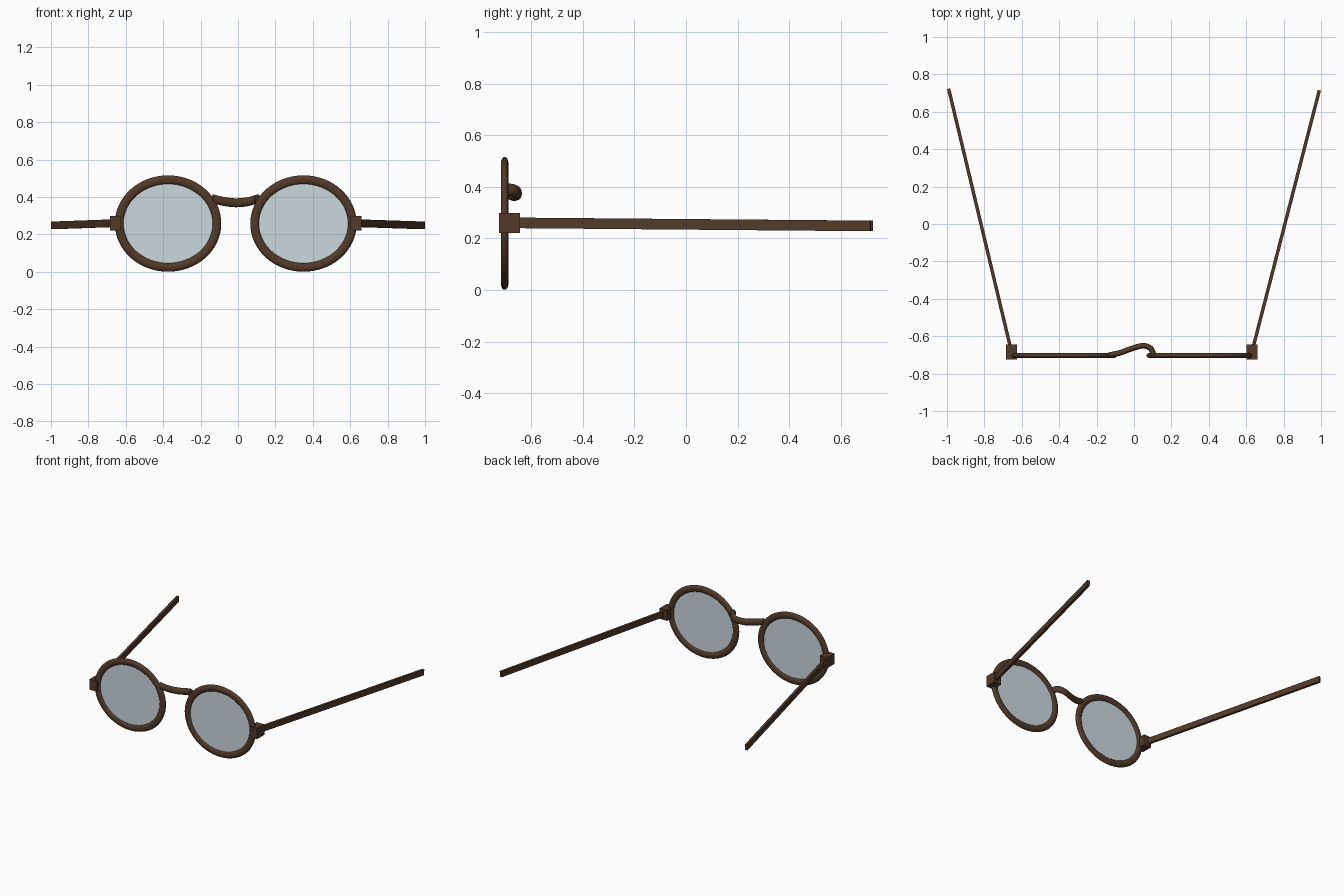
import bpy, bmesh, math
from mathutils import Vector, Matrix

if "Cube" in bpy.data.objects:
    bpy.data.objects.remove(bpy.data.objects["Cube"])


def material(name, color):
    m = bpy.data.materials.new(name)
    m.diffuse_color = color
    m.use_nodes = True
    m.node_tree.nodes["Principled BSDF"].inputs["Base Color"].default_value = m.diffuse_color
    return m


FRAME = material("brown_frame", (0.085, 0.042, 0.022, 1))
GLASS = material("pale_lens", (0.60, 0.69, 0.74, 1))


def finish(name, bm, mat, smooth=False):
    bmesh.ops.recalc_face_normals(bm, faces=bm.faces[:])
    me = bpy.data.meshes.new(name)
    bm.to_mesh(me)
    bm.free()
    me.materials.append(mat)
    ob = bpy.data.objects.new(name, me)
    bpy.context.collection.objects.link(ob)
    if smooth:
        bpy.ops.object.select_all(action='DESELECT')
        ob.select_set(True)
        bpy.context.view_layer.objects.active = ob
        bpy.ops.object.shade_smooth_by_angle(angle=math.radians(40))
    return ob


def sweep(name, path, axis, r_axis, r_side, closed, sides=16):
    """Elliptical tube along a path; r_axis is the radius along the fixed axis."""
    bm, n, rings = bmesh.new(), len(path), []
    for i, p in enumerate(path):
        if closed:
            t = path[(i + 1) % n] - path[i - 1]
        else:
            t = path[min(i + 1, n - 1)] - path[max(i - 1, 0)]
        side = t.cross(axis).normalized()
        rings.append([bm.verts.new(p + axis * r_axis * math.sin(a) + side * r_side * math.cos(a))
                      for a in (2 * math.pi * k / sides for k in range(sides))])
    for i in range(n if closed else n - 1):
        a, b = rings[i], rings[(i + 1) % n]
        for k in range(sides):
            j = (k + 1) % sides
            bm.faces.new((a[k], a[j], b[j], b[k]))
    if not closed:
        bm.faces.new(rings[0])
        bm.faces.new(rings[-1])
    return finish(name, bm, FRAME, True)


def box(name, matrix, size):
    bm = bmesh.new()
    bmesh.ops.create_cube(bm, size=1, matrix=matrix @ Matrix.Diagonal((*size, 1)))
    return finish(name, bm, FRAME)


def oval(cx, rx, rz, count=64):
    return [Vector((cx + rx * math.cos(a), -0.703, 0.258 + rz * math.sin(a)))
            for a in (2 * math.pi * i / count for i in range(count))]


def spline(pts, steps=8):
    """Catmull-Rom curve through the points."""
    p = [2 * pts[0] - pts[1]] + pts + [2 * pts[-1] - pts[-2]]
    out = []
    for i in range(1, len(p) - 2):
        a, b, c, d = p[i - 1:i + 3]
        for s in range(steps):
            t = s / steps
            out.append(0.5 * (2 * b + (c - a) * t + (2 * a - 5 * b + 4 * c - d) * t * t
                              + (3 * b - a - 3 * c + d) * t ** 3))
    return out + [pts[-1]]


for label, s, cx, tip_y in (("left", -1, -0.374, 0.723), ("right", 1, 0.350, 0.715)):
    # oval rim
    sweep(label + "_rim", oval(cx, 0.261, 0.234), Vector((0, 1, 0)), 0.0145, 0.0235, True)

    # thin flat lens seated in the rim
    bm = bmesh.new()
    face = bm.faces.new([bm.verts.new(v - Vector((0, 0.003, 0))) for v in oval(cx, 0.252, 0.225)])
    ext = bmesh.ops.extrude_face_region(bm, geom=[face])["geom"]
    bmesh.ops.translate(bm, vec=(0, 0.006, 0),
                        verts=[g for g in ext if isinstance(g, bmesh.types.BMVert)])
    finish(label + "_lens", bm, GLASS)

    # hinge block
    hx = cx + s * 0.282
    box(label + "_hinge", Matrix.Translation((hx, -0.684, 0.259)), (0.059, 0.082, 0.077))

    # straight temple arm splaying outward
    a = Vector((hx + s * 0.001, -0.675, 0.260))
    b = Vector((s * 0.991, tip_y, 0.248))
    d = b - a
    rot = d.to_track_quat('Y', 'Z').to_matrix().to_4x4()
    box(label + "_temple", Matrix.Translation((a + b) / 2) @ rot, (0.018, d.length, 0.041))

# curved nose bridge
bridge = [Vector(v) for v in (
    (-0.135, -0.702, 0.390), (-0.075, -0.689, 0.376), (-0.015, -0.667, 0.369),
    (0.048, -0.651, 0.374), (0.088, -0.665, 0.385), (0.106, -0.700, 0.390))]
sweep("nose_bridge", spline(bridge), Vector((0, 0, 1)), 0.024, 0.015, False)
